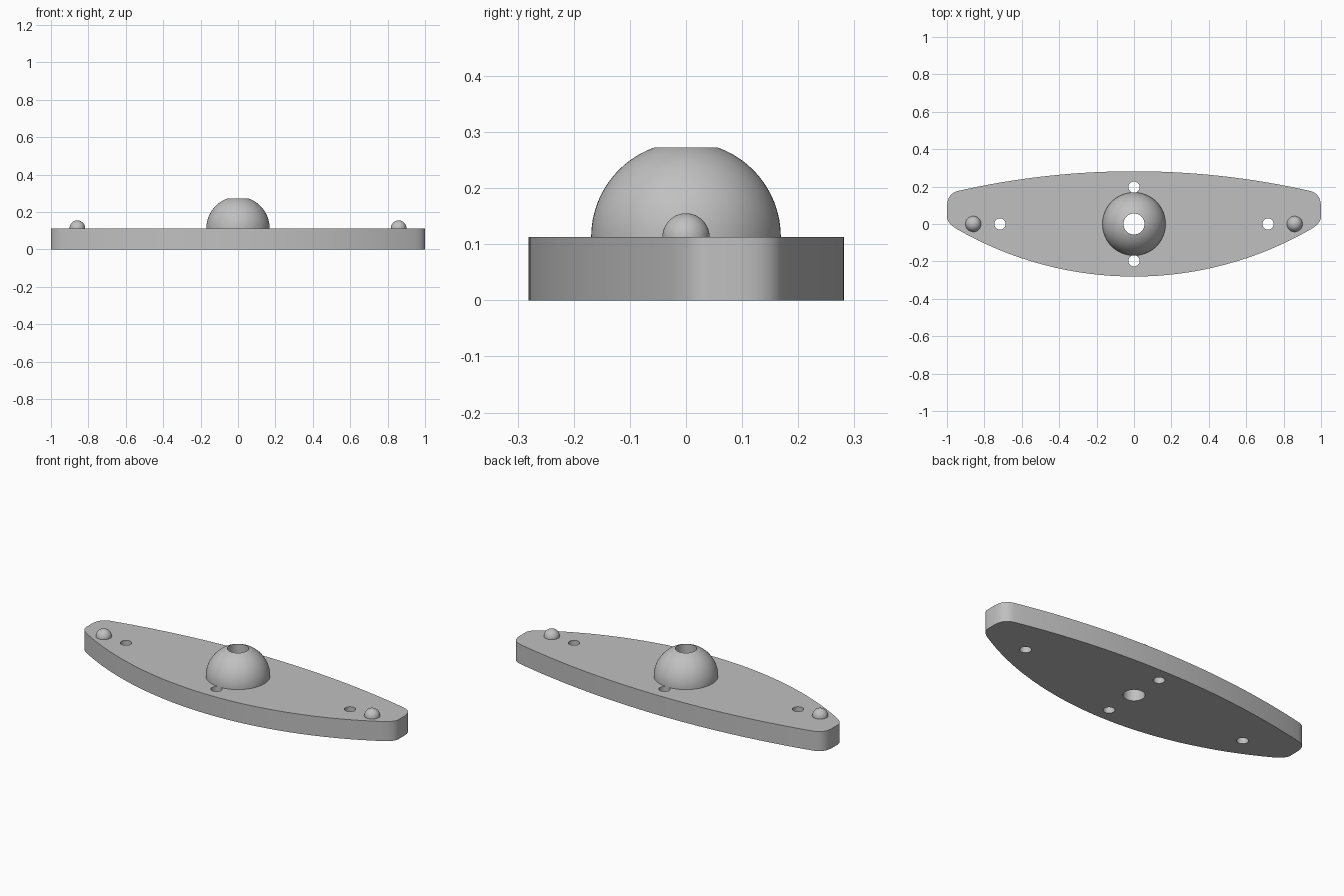
import bpy, bmesh, math
from mathutils import Vector, Matrix

cube = bpy.data.objects.get("Cube")
if cube:
    bpy.data.objects.remove(cube, do_unlink=True)

PLATE_H = 0.113
BORE_R = 0.056
SIDES = 64

grey = bpy.data.materials.new("light_grey")
grey.use_nodes = True
colour = (0.53, 0.53, 0.53, 1)
grey.diffuse_color = colour
grey.node_tree.nodes["Principled BSDF"].inputs["Base Color"].default_value = colour


def make_object(name, bm):
    bmesh.ops.recalc_face_normals(bm, faces=bm.faces)
    mesh = bpy.data.meshes.new(name)
    bm.to_mesh(mesh)
    bm.free()
    mesh.materials.append(grey)
    obj = bpy.data.objects.new(name, mesh)
    bpy.context.collection.objects.link(obj)
    return obj


def activate(obj):
    bpy.ops.object.select_all(action='DESELECT')
    obj.select_set(True)
    bpy.context.view_layer.objects.active = obj


def smooth(obj):
    activate(obj)
    bpy.ops.object.shade_smooth_by_angle(angle=math.radians(30))


def arc(half, y_end, y_mid, steps):
    """Circular arc from x = half to x = -half, passing through (0, y_mid)."""
    sag = abs(y_mid - y_end)
    radius = (half * half + sag * sag) / (2 * sag)
    side = math.copysign(1, y_mid - y_end)
    span = math.asin(half / radius)
    angles = [span * (1 - 2 * i / steps) for i in range(steps + 1)]
    return [(radius * math.sin(a), y_mid - side * radius * (1 - math.cos(a)))
            for a in angles]


def corner(a, b, c, steps=8):
    """Rounded corner from a to c, pulled towards b; inner points and c."""
    a, b, c = Vector(a), Vector(b), Vector(c)
    ts = [i / steps for i in range(steps + 1)]
    return [tuple(a * (1 - t) ** 2 + b * 2 * t * (1 - t) + c * t * t) for t in ts]


def lathe(name, profile, x=0):
    """Spin an (r, z) profile about a vertical axis at x."""
    bm = bmesh.new()
    verts = [bm.verts.new((r, 0, z)) for r, z in profile]
    edges = [bm.edges.new(pair) for pair in zip(verts, verts[1:])]
    bmesh.ops.spin(bm, geom=verts + edges, cent=(0, 0, 0), axis=(0, 0, 1),
                   angle=math.tau, steps=SIDES)
    bmesh.ops.remove_doubles(bm, verts=bm.verts, dist=1e-5)
    bmesh.ops.translate(bm, verts=bm.verts, vec=(x, 0, 0))
    obj = make_object(name, bm)
    smooth(obj)
    return obj


def dome_profile(radius, top_r, steps=20):
    end = math.acos(top_r / radius)
    return [(radius * math.cos(end * i / steps),
             PLATE_H + radius * math.sin(end * i / steps)) for i in range(steps + 1)]


# Base plate: two bowed edges joined by rounded ends
right_end = (corner((0.947, -0.027), (1, 0.005), (1, 0.04))
             + corner((1, 0.09), (1, 0.163), (0.94, 0.177)))
left_end = [(-x, y) for x, y in reversed(right_end)]
back = arc(0.94, 0.177, 0.282, 32)[1:-1]
front = arc(0.947, -0.027, -0.281, 32)[-2:0:-1]
bm = bmesh.new()
face = bm.faces.new([bm.verts.new((x, y, 0)) for x, y in right_end + back + left_end + front])
raised = bmesh.ops.extrude_face_region(bm, geom=[face], use_keep_orig=True)["geom"]
bmesh.ops.translate(bm, vec=(0, 0, PLATE_H),
                    verts=[v for v in raised if isinstance(v, bmesh.types.BMVert)])
plate = make_object("base_plate", bm)

# Through holes: central bore and four screw holes
bm = bmesh.new()
holes = [(0, 0, BORE_R)]
for s in (-1, 1):
    holes += [(s * 0.717, 0, 0.03), (0, s * 0.197, 0.03)]
for x, y, r in holes:
    bmesh.ops.create_cone(bm, cap_ends=True, segments=SIDES, radius1=r, radius2=r,
                          depth=1, matrix=Matrix.Translation((x, y, 0)))
cutter = make_object("hole_cutter", bm)
cutter.hide_render = True
mod = plate.modifiers.new("holes", 'BOOLEAN')
mod.operation = 'DIFFERENCE'
mod.solver = 'EXACT'
mod.object = cutter
activate(plate)
bpy.ops.object.modifier_apply(modifier=mod.name)
bpy.data.objects.remove(cutter, do_unlink=True)
smooth(plate)

# Central dome with the bore running through it
lathe("center_dome", dome_profile(0.169, BORE_R) + [(BORE_R, PLATE_H)])

# Small locating bumps near both ends
for side, x in (("left", 0.859), ("right", -0.859)):
    lathe(side + "_bump", dome_profile(0.042, 0), x)
